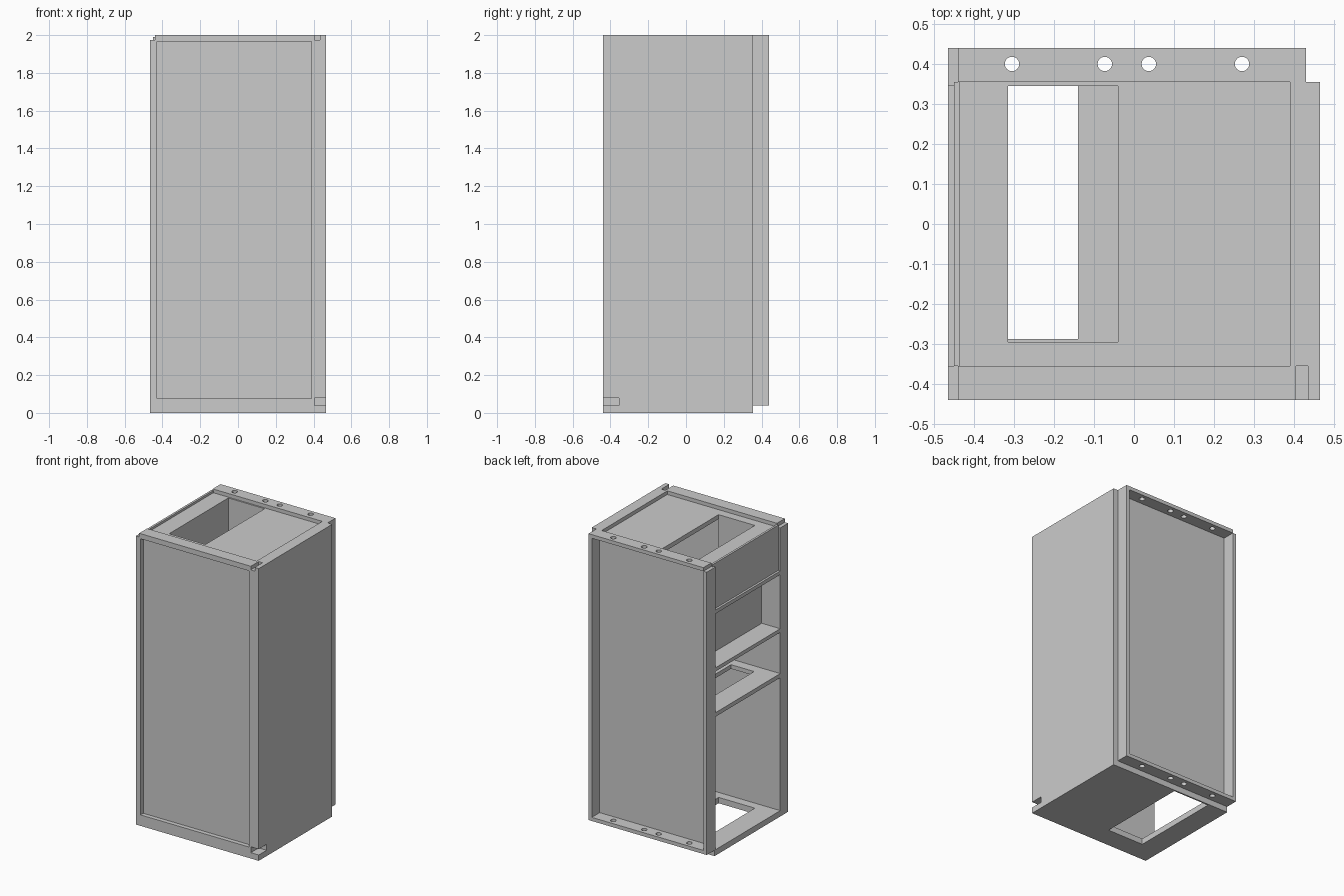
import bpy
import bmesh
from mathutils import Matrix, Vector

start = bpy.data.objects.get("Cube")
if start:
    bpy.data.objects.remove(start)

grey = bpy.data.materials.new("plain grey")
grey.use_nodes = True
COLOUR = (0.6, 0.6, 0.6, 1)
grey.diffuse_color = COLOUR
grey.node_tree.nodes["Principled BSDF"].inputs["Base Color"].default_value = COLOUR


def finish(name, bm):
    mesh = bpy.data.meshes.new(name)
    bm.to_mesh(mesh)
    bm.free()
    mesh.materials.append(grey)
    ob = bpy.data.objects.new(name, mesh)
    bpy.context.collection.objects.link(ob)
    return ob


def box(name, x, y, z):
    """Box from (min, max) ranges."""
    bm = bmesh.new()
    bmesh.ops.create_cube(bm, size=1)
    for v in bm.verts:
        v.co = Vector([r[0] + (c + 0.5) * (r[1] - r[0]) for r, c in zip((x, y, z), v.co)])
    return finish(name, bm)


def cut(ob, cutter):
    mod = ob.modifiers.new("cut", 'BOOLEAN')
    mod.operation = 'DIFFERENCE'
    mod.solver = 'EXACT'
    mod.object = cutter
    cutter.hide_render = True
    cutter.hide_viewport = True
    cutter.display_type = 'WIRE'


# Main dimensions
L, R = -0.465, 0.465          # outer sides
F, B = -0.44, 0.44            # outer front and back
IN = 0.355                    # inner half depth
T = 0.025                     # strip thickness
WALL = 0.39                   # inner face of the solid side

# Solid side with its two notches at the front corners
side = box("solid_side", (WALL, R), (F, IN), (0, 2))
for name, x, z in (("lower_notch_cutter", (0.405, 0.5), (0.04, 0.08)),
                   ("upper_notch_cutter", (0.405, 0.435), (2 - T, 2.1))):
    cut(side, box(name, x, (-0.5, -IN), z))

# Front frame and recessed front panel
box("front_left_post", (L, -0.43), (F, -IN), (0.04, 2 - T))
box("front_top_rail", (-0.44, WALL), (F, -IN), (1.965, 2))
box("front_bottom_rail", (L, WALL), (F, -IN), (0, 0.075))
box("front_panel", (-0.43, WALL), (-0.41, -IN), (0.075, 1.965))

# Back panel, flanges and drilled strips
box("back_panel", (-0.44, 0.43), (0.345, IN), (0, 2 - T))
box("back_left_flange", (0.405, 0.43), (IN, B), (0.04, 2 - T))
box("back_right_flange", (L, -0.44), (IN - 0.01, B), (0.04, 2 - T))
strips = [box("back_top_strip", (-0.44, 0.43), (IN, B), (2 - T, 2)),
          box("back_bottom_strip", (-0.44, 0.43), (IN, B), (0.04, 0.065))]
bm = bmesh.new()
for x in (-0.305, -0.073, 0.037, 0.27):
    bmesh.ops.create_cone(bm, cap_ends=True, segments=24, radius1=0.018, radius2=0.018,
                          depth=3, matrix=Matrix.Translation((x, 0.4, 1)))
drill = finish("hole_cutter", bm)
for strip in strips:
    cut(strip, drill)

# Top, middle and bottom boards with shaft openings
top = box("top_panel", (-0.45, WALL), (-IN, IN), (1.945, 1.975))
middle = box("middle_shelf", (L, WALL), (-IN, 0.345), (0.95, 0.978))
bottom = box("bottom_panel", (L, WALL), (-IN, IN), (0, 0.04))
wide = box("wide_opening_cutter", (-0.315, -0.04), (-0.295, 0.345), (-1, 3))
narrow = box("narrow_opening_cutter", (-0.315, -0.14), (-0.287, 0.345), (-1, 3))
cut(top, wide)
cut(bottom, wide)
cut(middle, narrow)

# Open side: edge rail, upper panel and two narrow shelves
box("top_edge_rail", (-0.45, -0.435), (-IN, IN), (1.93, 1.99))
box("upper_side_panel", (-0.45, -0.435), (-IN, 0.345), (1.68, 1.95))
for name, z in (("upper_shelf", 1.655), ("lower_shelf", 1.26)):
    box(name, (L, -0.315), (-IN, 0.345), (z, z + T))

# Shaft walls
box("shaft_side_wall", (-0.325, -0.315), (-IN, 0.345), (1.26, 1.96))
box("shaft_front_wall", (-0.325, -0.04), (-0.305, -0.295), (1.26, 1.96))
